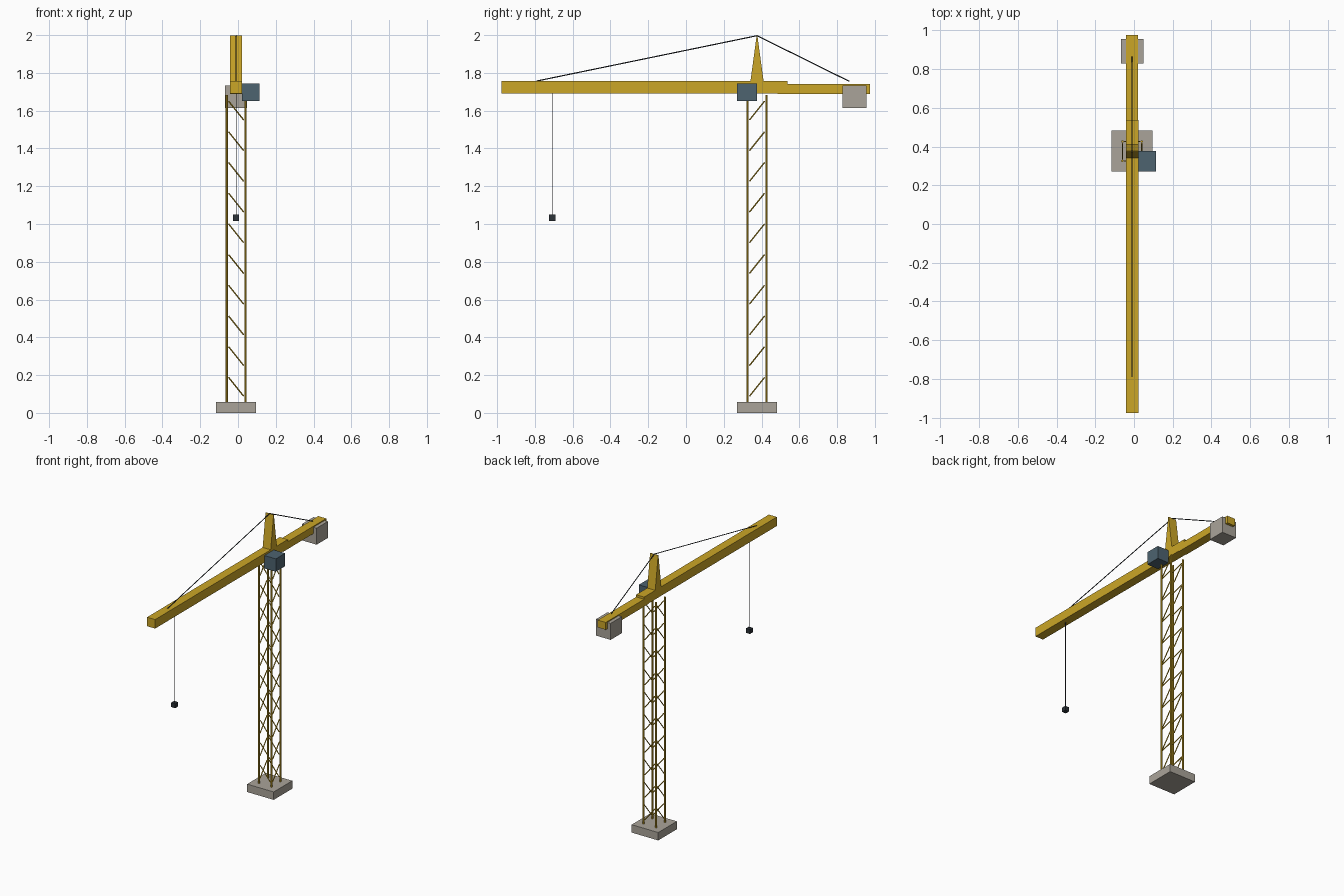
import bpy
import bmesh
from mathutils import Vector

if "Cube" in bpy.data.objects:
    bpy.data.objects.remove(bpy.data.objects["Cube"], do_unlink=True)

CX, CY = -0.01, 0.376        # tower axis
HALF = 0.05                  # leg offset from the axis
BASE_TOP, LEG_TOP = 0.057, 1.682
SECTIONS = 10


def material(name, rgb):
    m = bpy.data.materials.new(name)
    m.use_nodes = True
    m.diffuse_color = (*rgb, 1)
    m.node_tree.nodes["Principled BSDF"].inputs["Base Color"].default_value = (*rgb, 1)
    return m


yellow = material("crane yellow", (0.60, 0.38, 0.02))
concrete = material("concrete grey", (0.40, 0.37, 0.32))
slate = material("cab slate blue", (0.075, 0.125, 0.16))
dark = material("dark steel", (0.025, 0.032, 0.04))


def finish(name, bm, mat):
    bmesh.ops.recalc_face_normals(bm, faces=bm.faces)
    mesh = bpy.data.meshes.new(name)
    bm.to_mesh(mesh)
    bm.free()
    mesh.materials.append(mat)
    obj = bpy.data.objects.new(name, mesh)
    bpy.context.scene.collection.objects.link(obj)
    return obj


def box(name, x, y, z, mat):
    """Box from (min, max) ranges on each axis."""
    bm = bmesh.new()
    bmesh.ops.create_cube(bm, size=1)
    for v in bm.verts:
        v.co = [r[0] + (c + 0.5) * (r[1] - r[0]) for c, r in zip(v.co, (x, y, z))]
    return finish(name, bm, mat)


def rod(name, a, b, radius, mat, sides=6):
    a, b = Vector(a), Vector(b)
    bm = bmesh.new()
    bmesh.ops.create_cone(bm, cap_ends=True, segments=sides, radius1=radius,
                          radius2=radius, depth=(b - a).length)
    turn = (b - a).to_track_quat('Z', 'Y')
    for v in bm.verts:
        v.co = turn @ v.co + (a + b) / 2
    return finish(name, bm, mat)


def around(c, half):
    return (c - half, c + half)


# Foundation
box("foundation", around(CX, 0.106), around(CY, 0.106), (0, BASE_TOP), concrete)

# Tower legs
for sx in (-1, 1):
    for sy in (-1, 1):
        x, y = CX + sx * HALF, CY + sy * HALF
        rod("tower_leg", (x, y, BASE_TOP), (x, y, LEG_TOP), 0.0062, yellow, 8)

# Diagonal braces on all four tower sides
step = (LEG_TOP - BASE_TOP) / SECTIONS
for i in range(SECTIONS):
    z = BASE_TOP + (i + 0.5) * step
    lo, hi, r = z - 0.05, z + 0.05, 0.04
    for s in (-HALF, HALF):
        rod("cross_brace", (CX - r, CY + s, hi), (CX + r, CY + s, lo), 0.0036, yellow)
        rod("side_brace", (CX + s, CY - r, lo), (CX + s, CY + r, hi), 0.0036, yellow)

# Jib, counter jib and counterweight
box("jib", around(CX, 0.032), (-0.976, 0.537), (1.692, 1.757), yellow)
box("counter_jib", around(CX, 0.0318), (0.485, 0.975), (1.688, 1.741), yellow)
box("counterweight", around(CX, 0.058), (0.828, 0.956), (1.615, 1.734), concrete)

# Wedge-shaped tower head
bm = bmesh.new()
profile = [(CY - 0.037, 1.74), (CY + 0.037, 1.74), (CY + 0.002, 1.997), (CY - 0.002, 1.997)]
face = bm.faces.new([bm.verts.new((CX - 0.032, y, z)) for y, z in profile])
side = bmesh.ops.extrude_face_region(bm, geom=[face])["geom"]
bmesh.ops.translate(bm, vec=(0.064, 0, 0),
                    verts=[g for g in side if isinstance(g, bmesh.types.BMVert)])
finish("tower_head", bm, yellow)

# Operator cab
box("operator_cab", (0.02, 0.113), (0.27, 0.377), (1.65, 1.743), slate)

# Tie cables, hoist cable and hook block
apex = (CX, CY, 1.997)
rod("front_tie_cable", apex, (CX, -0.79, 1.757), 0.003, dark)
rod("rear_tie_cable", apex, (CX, 0.865, 1.755), 0.003, dark)
rod("hoist_cable", (CX, -0.708, 1.695), (CX, -0.708, 1.04), 0.0022, dark)
box("hook_block", around(CX, 0.016), around(-0.708, 0.016), (1.017, 1.049), dark)
